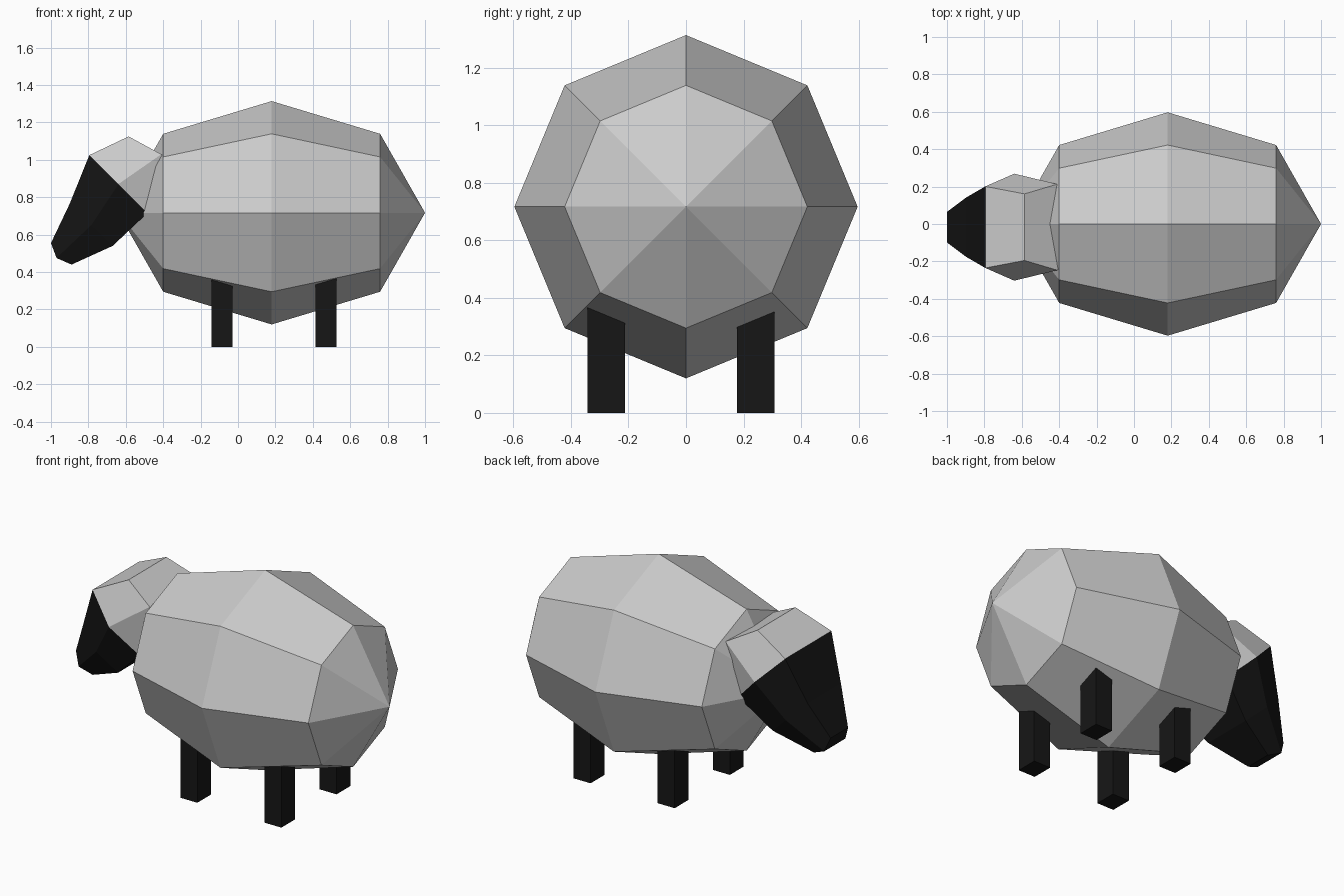
import bpy, bmesh
from math import radians
from mathutils import Matrix

if "Cube" in bpy.data.objects:
    bpy.data.objects.remove(bpy.data.objects["Cube"])

CY = -0.017  # sideways centre of head and legs

black = bpy.data.materials.new("black")
black.diffuse_color = (0.008, 0.008, 0.008, 1)
black.use_nodes = True
black.node_tree.nodes["Principled BSDF"].inputs["Base Color"].default_value = black.diffuse_color


def finish(name, bm, mat=None):
    bmesh.ops.recalc_face_normals(bm, faces=bm.faces)
    mesh = bpy.data.meshes.new(name)
    bm.to_mesh(mesh)
    bm.free()
    if mat:
        mesh.materials.append(mat)
    ob = bpy.data.objects.new(name, mesh)
    bpy.context.collection.objects.link(ob)
    return ob


def loft(name, sections, mat=None):
    """Hexagonal rings from (x, z, half width) for top, middle, bottom; last ring is capped."""
    bm = bmesh.new()
    rings = []
    for sec in sections:
        pts = [(x, CY + w, z) for x, z, w in sec]
        pts += [(x, CY - w, z) for x, z, w in reversed(sec)]
        rings.append([bm.verts.new(p) for p in pts])
    for a, b in zip(rings, rings[1:]):
        for i in range(6):
            j = (i + 1) % 6
            bm.faces.new((a[i], a[j], b[j], b[i]))
    r = rings[-1]
    bm.faces.new((r[0], r[1], r[4], r[5]))
    bm.faces.new((r[1], r[2], r[3], r[4]))
    return finish(name, bm, mat)


# woolly body: coarse ball with its poles along x
bm = bmesh.new()
bmesh.ops.create_uvsphere(
    bm, u_segments=8, v_segments=4, radius=1,
    matrix=Matrix.Translation((0.18, 0, 0.717))
    @ Matrix.Diagonal((0.82, 0.597, 0.597, 1))
    @ Matrix.Rotation(radians(90), 4, 'Y'))
finish("body", bm)

# head: wool hood going into the body, black face tapering to the snout
seam = [(-0.795, 1.025, 0.218), (-0.64, 0.87, 0.286), (-0.485, 0.715, 0.218)]
nape = [(-0.585, 1.125, 0.178), (-0.41, 1.03, 0.23), (-0.235, 0.935, 0.178)]
cheek = [(-0.90, 0.765, 0.157), (-0.785, 0.65, 0.2), (-0.67, 0.54, 0.157)]
snout = [(-1.0, 0.555, 0.082), (-0.97, 0.475, 0.1), (-0.89, 0.44, 0.082)]
loft("hood", [seam, nape])
loft("face", [seam, cheek, snout], black)

# legs
for end, x in (("front", -0.085), ("back", 0.47)):
    for side, y in (("left", 0.26), ("right", -0.26)):
        bm = bmesh.new()
        bmesh.ops.create_cube(
            bm, size=1,
            matrix=Matrix.Translation((x, CY + y, 0.225))
            @ Matrix.Diagonal((0.112, 0.13, 0.45, 1)))
        finish(f"{end}_{side}_leg", bm, black)
